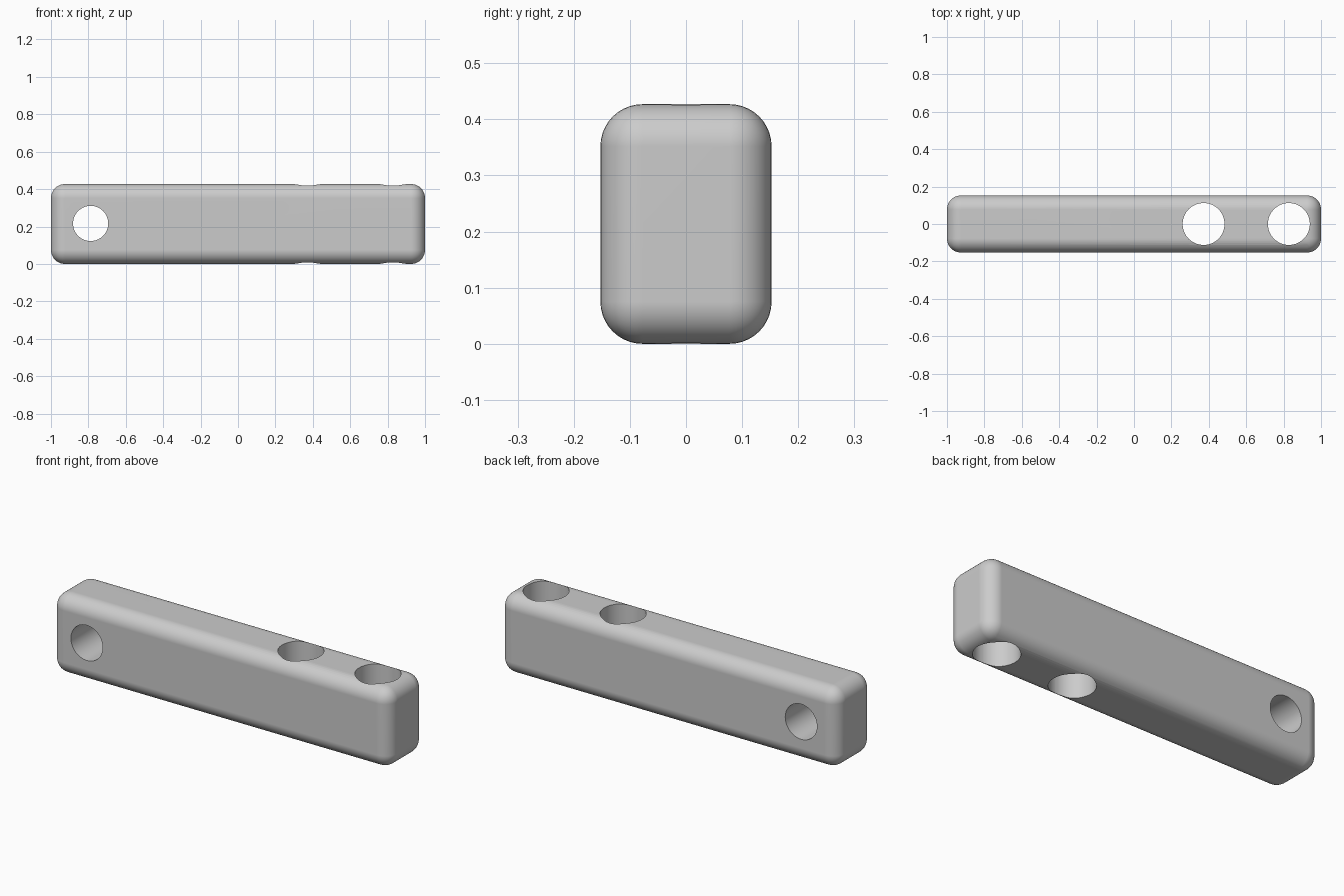
import bpy
from math import pi, radians

if "Cube" in bpy.data.objects:
    bpy.data.objects.remove(bpy.data.objects["Cube"], do_unlink=True)

LENGTH, DEPTH, HEIGHT, FILLET = 2.0, 0.305, 0.427, 0.075

grey = bpy.data.materials.new("plain grey")
grey.use_nodes = True
colour = (0.6, 0.6, 0.6, 1)
grey.diffuse_color = colour
grey.node_tree.nodes["Principled BSDF"].inputs["Base Color"].default_value = colour


def apply_modifier(obj, name):
    bpy.ops.object.select_all(action="DESELECT")
    obj.select_set(True)
    bpy.context.view_layer.objects.active = obj
    bpy.ops.object.modifier_apply(modifier=name)


def drill(obj, location, radius, rotation=(0, 0, 0)):
    """Cut a round through-hole in obj."""
    bpy.ops.mesh.primitive_cylinder_add(
        vertices=64, radius=radius, depth=1, location=location, rotation=rotation)
    cutter = bpy.context.object
    cutter.name = "hole_cutter"
    cutter.hide_render = True
    cutter.data.materials.append(grey)
    cut = obj.modifiers.new("hole", "BOOLEAN")
    cut.operation = "DIFFERENCE"
    cut.solver = "EXACT"
    cut.object = cutter
    apply_modifier(obj, cut.name)
    bpy.data.objects.remove(cutter, do_unlink=True)


# Bar with every edge rounded
bpy.ops.mesh.primitive_cube_add(size=1, location=(0, 0, HEIGHT / 2))
bar = bpy.context.object
bar.name = "drilled_bar"
bar.scale = (LENGTH, DEPTH, HEIGHT)
bpy.ops.object.transform_apply(location=False, rotation=False, scale=True)
bar.data.materials.append(grey)
fillet = bar.modifiers.new("fillet", "BEVEL")
fillet.width = FILLET
fillet.segments = 10
apply_modifier(bar, fillet.name)

# Two vertical holes and one cross hole
for x in (0.372, 0.828):
    drill(bar, (x, 0, HEIGHT / 2), 0.112)
drill(bar, (-0.788, 0, HEIGHT / 2 + 0.003), 0.094, (pi / 2, 0, 0))

# Smooth fillets and bores, crisp hole rims
bpy.ops.object.select_all(action="DESELECT")
bar.select_set(True)
bpy.context.view_layer.objects.active = bar
bpy.ops.object.shade_smooth_by_angle(angle=radians(25))
normals = bar.modifiers.new("even_normals", "WEIGHTED_NORMAL")
normals.keep_sharp = True
